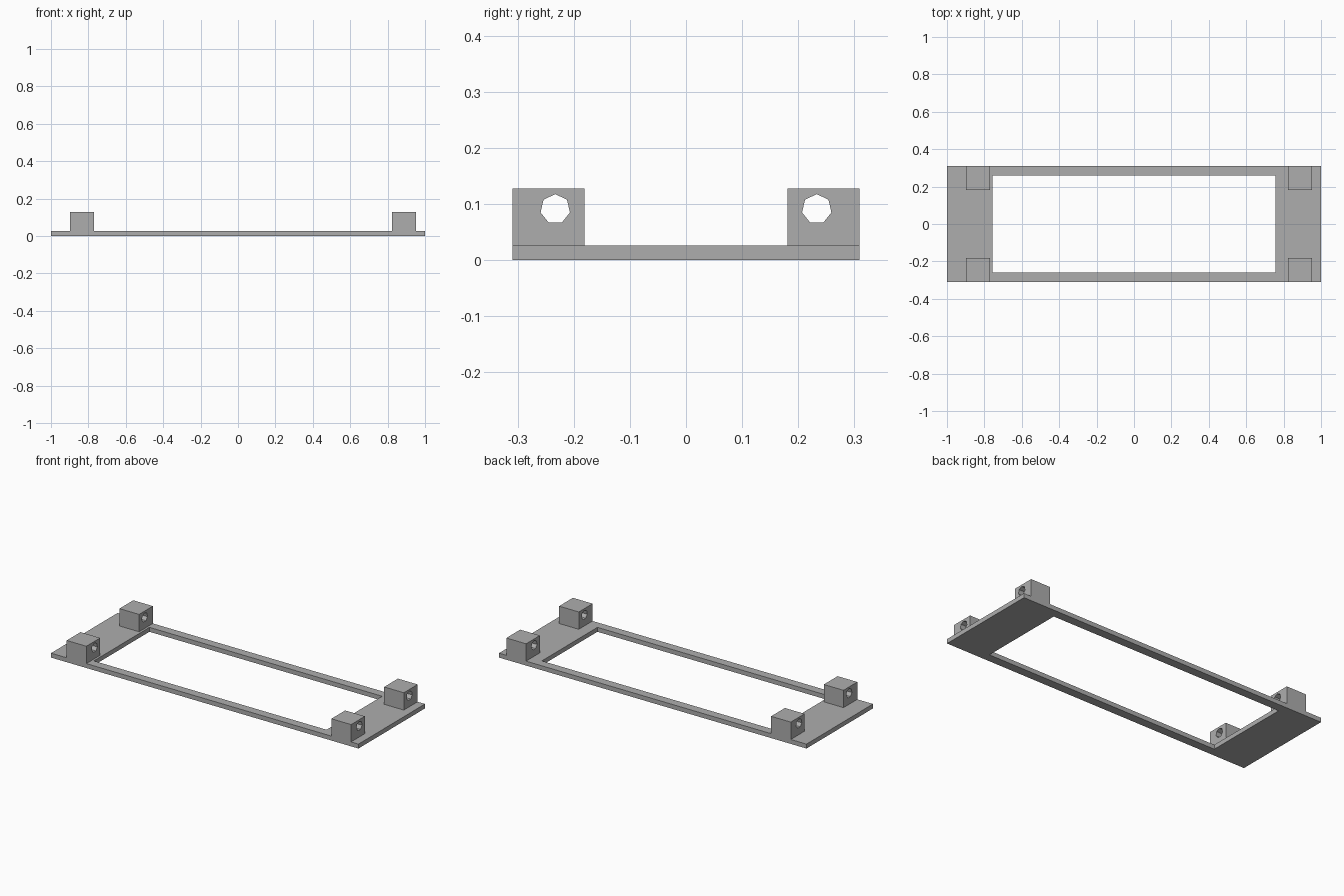
import bpy, bmesh, math
from mathutils import Vector

cube = bpy.data.objects.get("Cube")
if cube:
    bpy.data.objects.remove(cube, do_unlink=True)

grey = bpy.data.materials.new("plain grey")
grey.use_nodes = True
colour = (0.42, 0.42, 0.42, 1)
grey.diffuse_color = colour
grey.node_tree.nodes["Principled BSDF"].inputs["Base Color"].default_value = colour


def rectangle(a0, a1, b0, b1):
    return [(a0, b0), (a1, b0), (a1, b1), (a0, b1)]


def holed_prism(name, outer, hole, place, depth):
    """Fill an outline around a hole and extrude it along depth."""
    bm = bmesh.new()
    edges = []
    for loop in (outer, hole):
        verts = [bm.verts.new(place(a, b)) for a, b in loop]
        edges += [bm.edges.new((v, verts[i - 1])) for i, v in enumerate(verts)]
    bmesh.ops.triangle_fill(bm, use_beauty=True, use_dissolve=False, edges=edges)
    result = bmesh.ops.extrude_face_region(bm, geom=bm.faces[:], use_keep_orig=True)
    moved = [g for g in result["geom"] if isinstance(g, bmesh.types.BMVert)]
    bmesh.ops.translate(bm, verts=moved, vec=depth)
    bmesh.ops.recalc_face_normals(bm, faces=bm.faces[:])
    mesh = bpy.data.meshes.new(name)
    bm.to_mesh(mesh)
    bm.free()
    mesh.materials.append(grey)
    bpy.context.collection.objects.link(bpy.data.objects.new(name, mesh))


half_width = 0.309
plate_top, block_top = 0.026, 0.128
block_size = 0.128

# Flat base frame with its large window
holed_prism("base_frame",
            rectangle(-1, 1, -half_width, half_width),
            rectangle(-0.757, 0.757, -0.258, 0.258),
            lambda x, y: Vector((x, y, 0)), Vector((0, 0, plate_top)))

# Four corner blocks, each with a seven-sided hole running along x
for end, x in (("right", -0.898), ("left", 0.824)):
    for side, y0 in (("front", -half_width), ("back", half_width - block_size)):
        centre = math.copysign(0.233, y0)
        turns = [math.tau * i / 7 for i in range(7)]
        bore = [(centre + 0.0268 * math.sin(t), 0.091 + 0.0268 * math.cos(t))
                for t in turns]
        holed_prism(f"{side}_{end}_block",
                    rectangle(y0, y0 + block_size, plate_top, block_top), bore,
                    lambda y, z: Vector((x, y, z)), Vector((block_size, 0, 0)))
